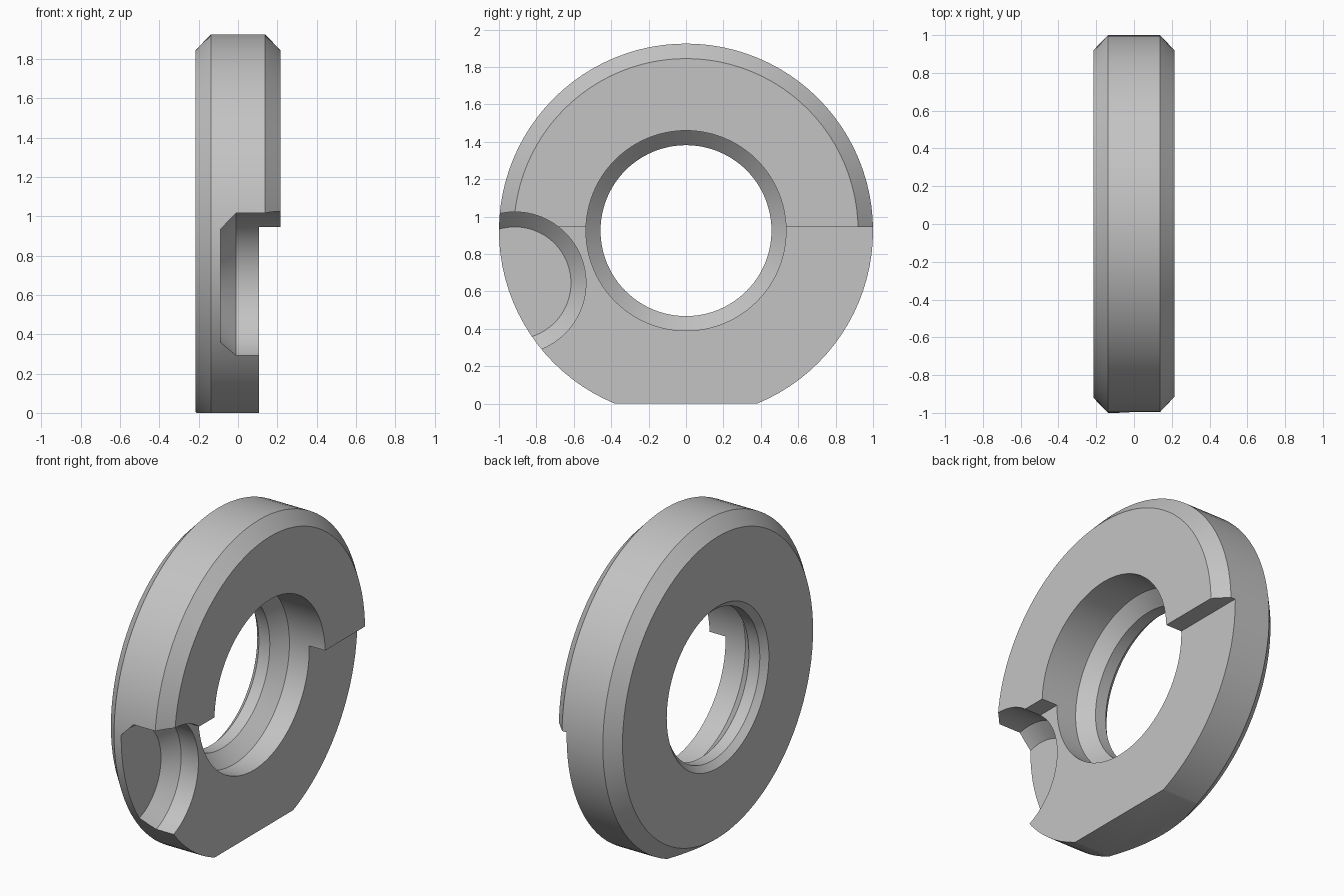
import bpy, bmesh, math

cube = bpy.data.objects.get("Cube")
if cube:
    bpy.data.objects.remove(cube, do_unlink=True)

AXIS_Z = 0.925
STEP_X, STEP_Z = 0.107, 0.945

metal = bpy.data.materials.new("plain grey")
metal.use_nodes = True
grey = (0.55, 0.55, 0.55, 1)
metal.diffuse_color = grey
metal.node_tree.nodes["Principled BSDF"].inputs["Base Color"].default_value = grey


def finish(bm, name):
    bmesh.ops.recalc_face_normals(bm, faces=bm.faces)
    mesh = bpy.data.meshes.new(name)
    bm.to_mesh(mesh)
    bm.free()
    obj = bpy.data.objects.new(name, mesh)
    bpy.context.collection.objects.link(obj)
    mesh.materials.append(metal)
    return obj


def revolve(name, profile, y, z, hollow, segments=96):
    """Turn (x, radius) points about an axis parallel to x."""
    bm = bmesh.new()
    rings = []
    for x, r in profile:
        angles = [2 * math.pi * i / segments for i in range(segments)]
        rings.append([bm.verts.new((x, y + r * math.sin(a), z + r * math.cos(a)))
                      for a in angles])
    pairs = list(zip(rings, rings[1:]))
    if hollow:
        pairs.append((rings[-1], rings[0]))
    else:
        bm.faces.new(rings[0])
        bm.faces.new(rings[-1])
    for a, b in pairs:
        for i in range(segments):
            j = (i + 1) % segments
            bm.faces.new((a[i], a[j], b[j], b[i]))
    return finish(bm, name)


def box(name, low, high):
    bm = bmesh.new()
    bmesh.ops.create_cube(bm, size=1)
    for v in bm.verts:
        v.co = [l + (c + 0.5) * (h - l) for c, l, h in zip(v.co, low, high)]
    return finish(bm, name)


# Chamfered ring with a stepped bore
ring = revolve("ring_body", [
    (-0.215, 0.92), (-0.138, 1.0), (0.138, 1.0), (0.215, 0.92),
    (0.215, 0.535), (-0.027, 0.535), (-0.105, 0.457), (-0.179, 0.457),
    (-0.215, 0.493)], 0, AXIS_Z, True)

# Flat foot, lowered half face, and round side pocket with a tapered floor
cutters = [
    box("foot_cutter", (-1, -2, -1), (1, 2, 0)),
    box("step_cutter", (STEP_X, -2, -1), (1, 2, STEP_Z)),
    revolve("pocket_cutter", [(-0.09, 0.30), (-0.01, 0.38), (0.5, 0.38)],
            -0.915, 0.645, False),
]

bpy.ops.object.select_all(action='DESELECT')
bpy.context.view_layer.objects.active = ring
ring.select_set(True)
for cutter in cutters:
    cutter.hide_render = True
    mod = ring.modifiers.new(cutter.name, 'BOOLEAN')
    mod.operation = 'DIFFERENCE'
    mod.solver = 'EXACT'
    mod.object = cutter
    bpy.ops.object.modifier_apply(modifier=mod.name)
    bpy.data.objects.remove(cutter, do_unlink=True)

bpy.ops.object.shade_smooth_by_angle(angle=math.radians(25))
